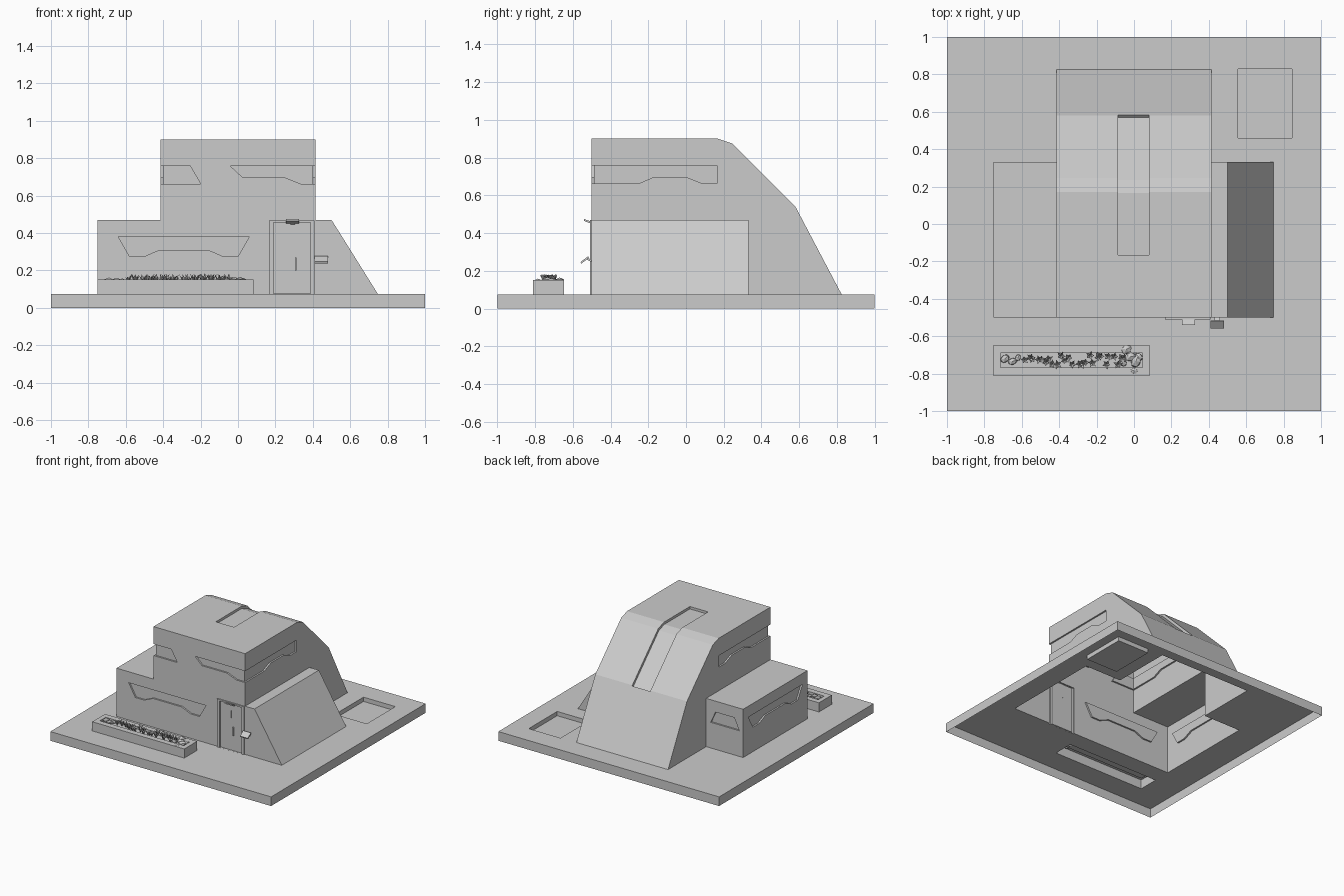
import bpy, bmesh, math, random
from mathutils import Vector, Matrix

if "Cube" in bpy.data.objects:
    bpy.data.objects.remove(bpy.data.objects["Cube"])

random.seed(4)


def link(name, bm):
    me = bpy.data.meshes.new(name)
    bm.to_mesh(me)
    bm.free()
    ob = bpy.data.objects.new(name, me)
    bpy.context.collection.objects.link(ob)
    return ob


def prism(name, pts, axis, a, b):
    """Extrude a 2D outline along an axis: x takes (y,z), y takes (x,z), z takes (x,y)."""
    place = {'x': lambda p, t: (t, p[0], p[1]),
             'y': lambda p, t: (p[0], t, p[1]),
             'z': lambda p, t: (p[0], p[1], t)}[axis]
    bm = bmesh.new()
    lo = [bm.verts.new(place(p, a)) for p in pts]
    hi = [bm.verts.new(place(p, b)) for p in pts]
    bm.faces.new(lo)
    bm.faces.new(hi)
    n = len(pts)
    for i in range(n):
        j = (i + 1) % n
        bm.faces.new((lo[i], lo[j], hi[j], hi[i]))
    bmesh.ops.recalc_face_normals(bm, faces=bm.faces)
    return link(name, bm)


def box(name, x0, x1, y0, y1, z0, z1):
    return prism(name, [(x0, y0), (x1, y0), (x1, y1), (x0, y1)], 'z', z0, z1)


def cut(name, pts, axis, a, b):
    return prism(name + "_cutter", pts, axis, a, b), 'DIFFERENCE'


# ground slab, to be merged with the building into one open-bottomed shell
shell = box("house_shell", -1, 1, -1, 1, 0, 0.075)
steps = []

# tower with sloped back, side wing with sloped end, planter, door frame
tower = [(-.5, .04), (-.5, .9), (.17, .9), (.245, .875), (.58, .54), (.825, .075), (.825, .04)]
wing = [(-.75, .04), (-.75, .47), (.5, .47), (.747, .075), (.747, .04)]
steps += [(prism("tower", tower, 'x', -.415, .415), 'UNION'),
          (prism("wing", wing, 'y', -.5, .332), 'UNION'),
          (box("planter", -.752, .082, -.812, -.646, .04, .15), 'UNION'),
          (box("door_frame", .167, .41, -.51, -.45, .04, .468), 'UNION')]

# recesses: door, planter trough, ground pad
d = .013
door = [(.19, .0755), (.388, .0755), (.388, .455), (.19, .455)]
steps += [cut("door", door, 'y', -.6, -.497),
          cut("trough", [(-.715, -.766), (.045, -.766), (.045, -.69), (-.715, -.69)], 'z', .13, .3),
          cut("pad", [(.557, .46), (.845, .46), (.845, .828), (.557, .828)], 'z', .04, .2)]

# roof channel following the roof profile
channel = [(-.165, 1), (-.165, .88), (.166, .88), (.235, .857), (.57, .522), (.585, .537), (.8, .75), (.5, 1)]
steps.append(cut("channel", channel, 'x', -.085, .08))

# wavy windows on the wing front and wing side
wave = [(-.35, .38), (.35, .38), (.29, .275), (.21, .275), (.13, .31), (-.13, .31), (-.21, .275), (-.29, .275)]
steps += [cut("front_window", [(u - .29, v) for u, v in wave], 'y', -.6, -.5 + d),
          cut("side_window", [(u - .085, v) for u, v in wave], 'x', -.9, -.75 + d),
          cut("back_window", [(-.5, .38), (-.67, .38), (-.715, .285), (-.455, .285)], 'y', .332 - d, .5)]

# upper windows wrapping round the front corners
right_front = [(-.04, .757), (.5, .757), (.5, .663), (.335, .663), (.25, .697), (.025, .697)]
left_front = [(-.5, .757), (-.255, .757), (-.2, .663), (-.5, .663)]
upper_side = [(-.6, .757), (.165, .757), (.165, .663), (.085, .663), (0, .697), (-.17, .697), (-.25, .663), (-.6, .663)]
steps += [cut("upper_front_right", right_front, 'y', -.6, -.5 + d),
          cut("upper_front_left", left_front, 'y', -.6, -.5 + d),
          cut("upper_right", upper_side, 'x', .415 - d, .6),
          cut("upper_left", upper_side, 'x', -.6, -.415 + d)]

for ob, op in steps:
    m = shell.modifiers.new(ob.name, 'BOOLEAN')
    m.operation, m.solver, m.object = op, 'EXACT', ob
    ob.hide_render = True
bpy.context.view_layer.update()
mesh = bpy.data.meshes.new_from_object(shell.evaluated_get(bpy.context.evaluated_depsgraph_get()))
shell.modifiers.clear()
shell.data = mesh
for ob, op in steps:
    bpy.data.objects.remove(ob)

# open the underside
bm = bmesh.new()
bm.from_mesh(mesh)
bottom = [f for f in bm.faces if all(v.co.z < .001 for v in f.verts)]
bmesh.ops.delete(bm, geom=bottom, context='FACES')
bm.to_mesh(mesh)
bm.free()

# door lamp, tilted mailbox and its bracket, door handle and peephole strip
prism("door_lamp", [(-.505, .45), (-.505, .462), (-.54, .474), (-.54, .464)], 'x', .257, .327)
prism("door_lamp_bracket", [(-.5, .445), (-.5, .46), (-.52, .466), (-.52, .46)], 'x', .28, .305)
prism("mailbox", [(-.555, .238), (-.515, .268), (-.519, .277), (-.559, .247)], 'x', .41, .48)
prism("mailbox_bracket", [(-.5, .245), (-.5, .257), (-.525, .272), (-.53, .262)], 'x', .43, .46)
box("door_handle", .305, .312, -.506, -.496, .2, .27)
box("door_strip", .28, .287, -.503, -.496, .34, .4)


# planter rocks
bm = bmesh.new()
spots = [(-.69, -.72, .022), (-.65, -.735, .02), (-.62, -.715, .016), (-.04, -.67, .026), (-.02, -.71, .026),
         (.01, -.735, .028), (.0, -.785, .018), (.025, -.71, .02), (-.06, -.74, .02)]
for x, y, r in spots:
    mat = (Matrix.Translation((x, y, .145)) @ Matrix.Rotation(random.uniform(0, 3), 4, 'Z')
           @ Matrix.Diagonal((r * 1.3, r, r * .75, 1)))
    bmesh.ops.create_icosphere(bm, subdivisions=1, radius=1, matrix=mat)
link("planter_rocks", bm)

# leafy tufts
bm = bmesh.new()
for i in range(26):
    x = -.58 + i * .0215 + random.uniform(-.01, .01)
    c = Vector((x, -.728 + random.uniform(-.025, .025), .132))
    turn = random.uniform(0, 6.28)
    for k in range(5):
        a = turn + k * math.tau / 5
        out = Vector((math.cos(a), math.sin(a), 0))
        side = Vector((-out.y, out.x, 0)) * .006
        s = random.uniform(.6, 1)
        mid = c + out * .012 * s + Vector((0, 0, .032 * s))
        tip = c + out * .028 * s + Vector((0, 0, .052 * s))
        bm.faces.new([bm.verts.new(p) for p in (c, mid + side, tip, mid - side)])
link("planter_leaves", bm)
